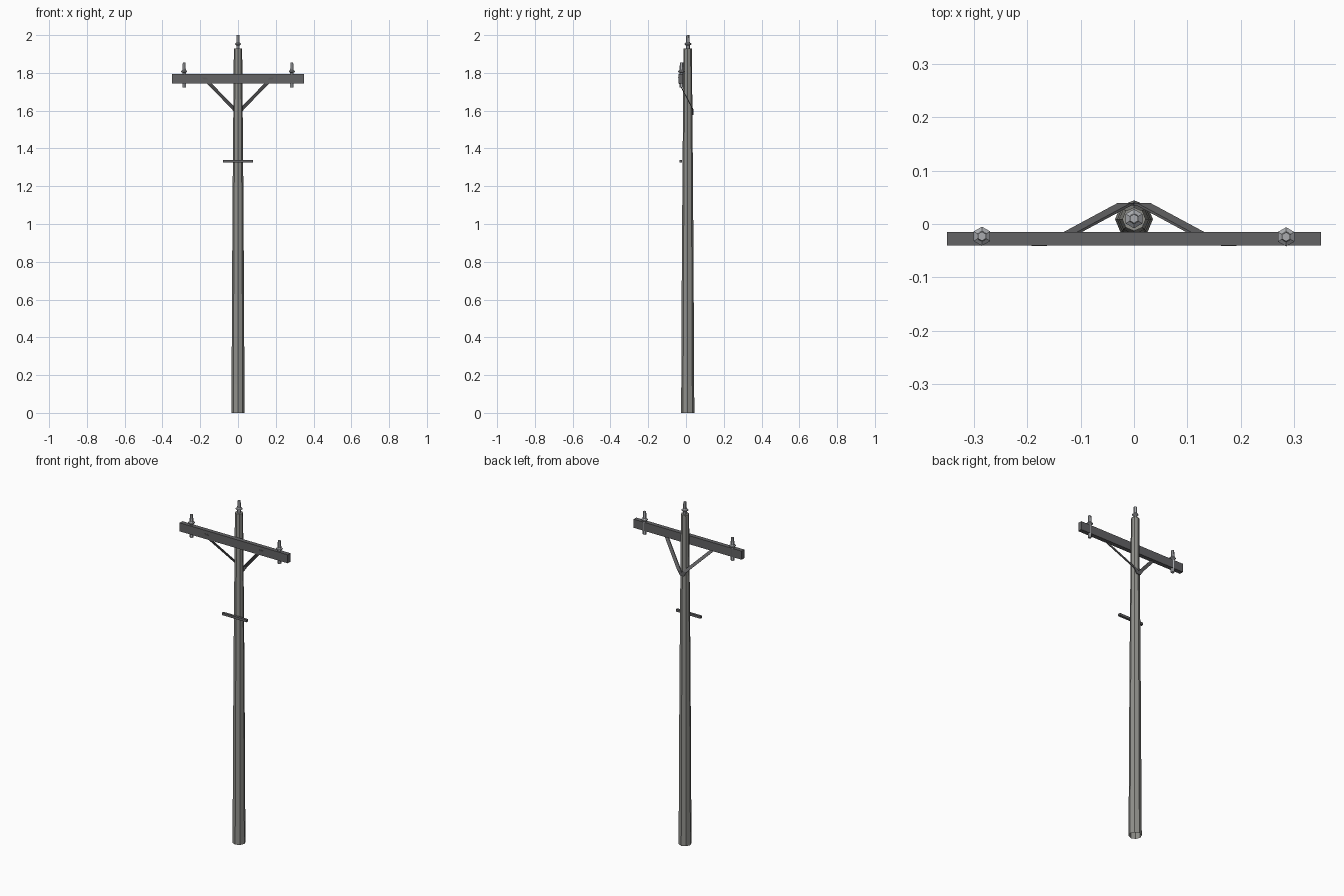
import bpy, math

if "Cube" in bpy.data.objects:
    bpy.data.objects.remove(bpy.data.objects["Cube"])

POLE_Y = 0.009


def material(name, rgb):
    m = bpy.data.materials.new(name)
    m.diffuse_color = (*rgb, 1)
    m.use_nodes = True
    m.node_tree.nodes["Principled BSDF"].inputs["Base Color"].default_value = m.diffuse_color
    return m


WOOD = material("weathered_wood", (0.28, 0.28, 0.26))
DARK = material("dark_metal", (0.125, 0.125, 0.13))
PIN = material("insulator_grey", (0.40, 0.41, 0.43))


def make(name, verts, faces, mat):
    me = bpy.data.meshes.new(name)
    me.from_pydata(verts, [], faces)
    me.materials.append(mat)
    me.update()
    ob = bpy.data.objects.new(name, me)
    bpy.context.collection.objects.link(ob)
    return ob


def lathe(name, profile, sides, loc, mat, phase=0.0, cap_bottom=True):
    """Faceted turned part from (radius, z) pairs, bottom to top."""
    verts, faces = [], []
    for r, z in profile:
        for i in range(sides):
            a = phase + 2 * math.pi * i / sides
            verts.append((r * math.cos(a), r * math.sin(a), z))
    n = len(profile)
    for k in range(n - 1):
        for i in range(sides):
            j = (i + 1) % sides
            faces.append((k * sides + i, k * sides + j,
                          (k + 1) * sides + j, (k + 1) * sides + i))
    faces.append(tuple((n - 1) * sides + i for i in range(sides)))
    if cap_bottom:
        faces.append(tuple(reversed(range(sides))))
    ob = make(name, verts, faces, mat)
    ob.location = loc
    return ob


def box(name, size, loc, mat):
    bpy.ops.mesh.primitive_cube_add(size=1, location=loc)
    ob = bpy.context.object
    ob.name = name
    ob.scale = size
    ob.data.materials.append(mat)
    return ob


def strap(name, path, side, mat):
    """Thin flat bar, its width along x, swept upward along a path."""
    w, t = 0.0125, 0.0025
    verts, faces = [], []
    for x, y, z in path:
        verts += [(side * x + dx, y + dy, z)
                  for dx, dy in ((-w, -t), (w, -t), (w, t), (-w, t))]
    for k in range(len(path) - 1):
        for i in range(4):
            j = (i + 1) % 4
            faces.append((4 * k + i, 4 * k + j, 4 * k + 4 + j, 4 * k + 4 + i))
    e = 4 * (len(path) - 1)
    faces += [(3, 2, 1, 0), (e, e + 1, e + 2, e + 3)]
    return make(name, verts, faces, mat)


# Tapered eight-sided pole, open underneath
lathe("pole", [(0.0355, 0), (0.034, 0.15), (0.0315, 0.7), (0.028, 1.23), (0.022, 1.93)],
      8, (0, POLE_Y, 0), WOOD, cap_bottom=False)

# Main crossarm and small lower bar on the front of the pole
box("crossarm", (0.70, 0.025, 0.05), (0, -0.0275, 1.770), DARK)
box("lower_bar", (0.16, 0.014, 0.014), (0, -0.027, 1.332), DARK)

# Bent flat braces from the crossarm front round to the back of the pole
brace = [(0.0, 0.037, 1.578), (0.018, 0.037, 1.606), (0.150, -0.034, 1.742), (0.180, -0.039, 1.776)]
strap("brace_right", brace, 1, DARK)
strap("brace_left", brace, -1, DARK)

# Six-sided insulator pins with a flared collar
pin = [(0.010, -0.050), (0.010, 0.028), (0.018, 0.033), (0.018, 0.038),
       (0.010, 0.044), (0.0085, 0.083)]
for name, x, y, z in (("insulator_left", -0.285, -0.023, 1.772),
                      ("insulator_right", 0.285, -0.024, 1.772),
                      ("insulator_top", 0, 0.010, 1.917)):
    lathe(name, pin, 6, (x, y, z), PIN, phase=math.pi / 2)
